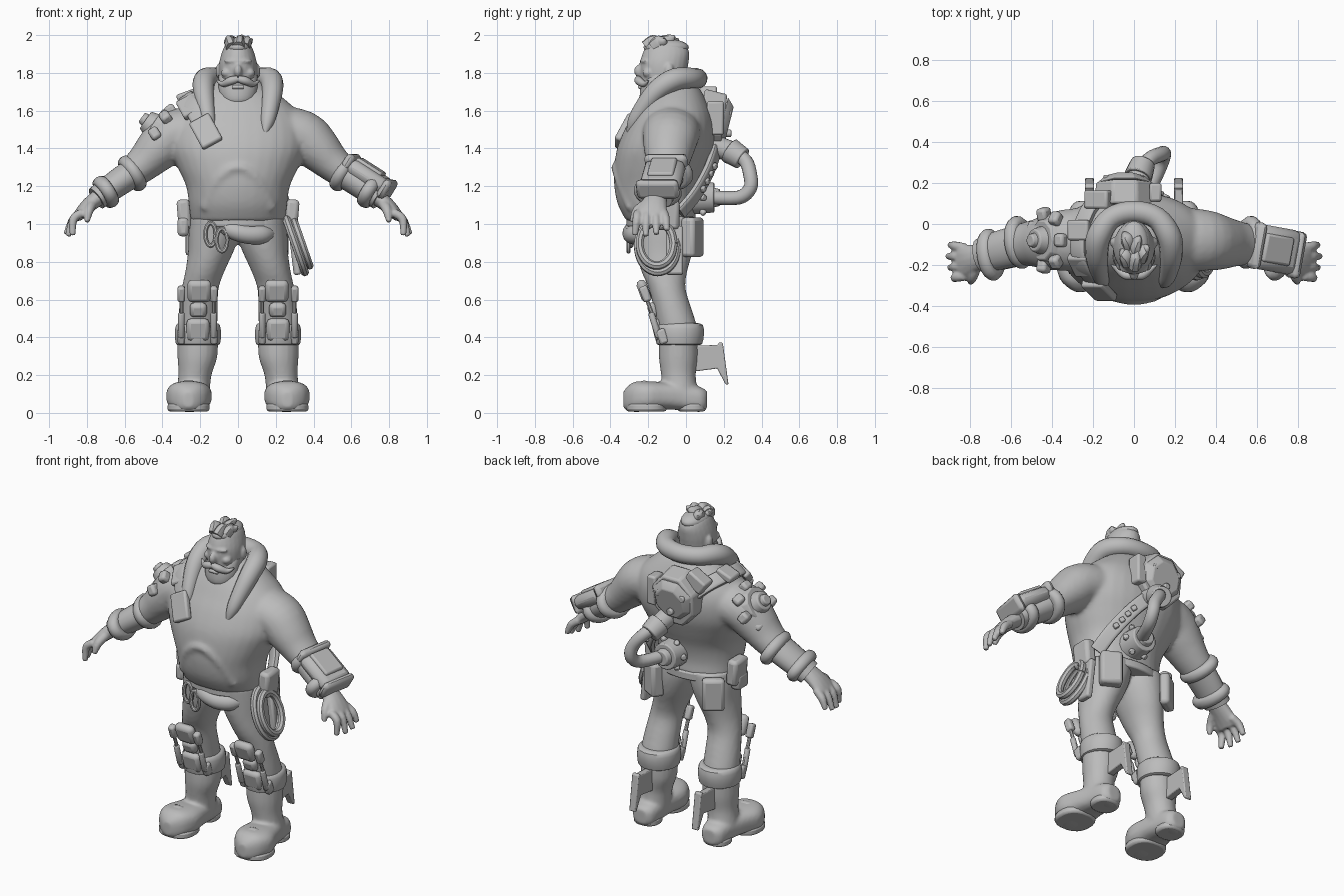
import bpy, bmesh, math
from mathutils import Vector, Matrix, Euler

grey = bpy.data.materials.new("plain_grey")
grey.diffuse_color = (0.5, 0.5, 0.5, 1)


def spline(pts, steps):
    """Catmull-Rom interpolation of position and radii together."""
    out = []
    for i in range(len(pts) - 1):
        a, b, c, d = pts[max(i - 1, 0)], pts[i], pts[i + 1], pts[min(i + 2, len(pts) - 1)]
        for s in range(steps):
            t = s / steps
            out.append([0.5 * (2 * q + (r - p) * t + (2 * p - 5 * q + 4 * r - w) * t * t
                        + (3 * q - p - 3 * r + w) * t ** 3) for p, q, r, w in zip(a, b, c, d)])
    return out + [list(pts[-1])]


def loft(bm, rings, ref=(0, 1, 0), flat=None, n=16, p=2.0, steps=4):
    """Skin rings (x, y, z, radius along ref[, radius across])."""
    rings = spline([r if len(r) == 5 else (*r, r[3]) for r in rings], steps)
    pos = [Vector(r[:3]) for r in rings]
    u, loops = Vector(ref), []
    for i, r in enumerate(rings):
        t = Vector(flat) if flat else (pos[min(i + 1, len(pos) - 1)] - pos[max(i - 1, 0)]).normalized()
        u = (u - t * u.dot(t)).normalized()
        v, loop = t.cross(u), []
        for k in range(n):
            c, s = math.cos(2 * math.pi * (k + .5) / n), math.sin(2 * math.pi * (k + .5) / n)
            c, s = (math.copysign(abs(q) ** (2 / p), q) for q in (c, s))
            loop.append(bm.verts.new(pos[i] + u * c * max(r[3], .002) + v * s * max(r[4], .002)))
        loops.append(loop)
    for a, b in zip(loops, loops[1:]):
        for k in range(n):
            bm.faces.new((a[k], a[(k + 1) % n], b[(k + 1) % n], b[k]))
    bm.faces.new(loops[0][::-1])
    bm.faces.new(loops[-1])


def ball(bm, loc, radii):
    bmesh.ops.create_uvsphere(bm, u_segments=20, v_segments=12, radius=1,
                              matrix=Matrix.Translation(loc) @ Matrix.Diagonal((*radii, 1)))


def finish(name, bm, mirror=False, voxel=0, smooth=6, bevel=0):
    bmesh.ops.recalc_face_normals(bm, faces=bm.faces)
    me = bpy.data.meshes.new(name)
    bm.to_mesh(me)
    bm.free()
    me.materials.append(grey)
    me.shade_smooth()
    me.set_sharp_from_angle(angle=math.radians(40))
    ob = bpy.data.objects.new(name, me)
    bpy.context.collection.objects.link(ob)
    if mirror:
        ob.modifiers.new("mirror", 'MIRROR').use_mirror_merge = False
    if voxel:
        m = ob.modifiers.new("blend", 'REMESH')
        m.mode, m.voxel_size, m.use_smooth_shade = 'VOXEL', voxel, True
        m = ob.modifiers.new("soften", 'SMOOTH')
        m.iterations = smooth
    if bevel:
        m = ob.modifiers.new("bevel", 'BEVEL')
        m.width, m.segments = bevel, 2
    return ob


def tube(name, rings, mirror=False, bevel=0, **kw):
    bm = bmesh.new()
    loft(bm, rings, **kw)
    return finish(name, bm, mirror, bevel=bevel)


def rod(name, a, b, r0, r1=None, mirror=False, n=16, bevel=0.006):
    ref = (0, 0, 1) if abs(b[2] - a[2]) < .5 * (Vector(b) - Vector(a)).length else (0, 1, 0)
    return tube(name, [(*a, r0), (*b, r0 if r1 is None else r1)], mirror, bevel, ref=ref, n=n, steps=1)


def box(name, loc, size, rot=(0, 0, 0), mirror=False, bevel=0.012):
    bm = bmesh.new()
    bmesh.ops.create_cube(bm, size=1, matrix=Matrix.Translation(loc)
                          @ Euler(rot).to_matrix().to_4x4() @ Matrix.Diagonal((*size, 1)))
    return finish(name, bm, mirror, bevel=bevel)


UP = (0, 0, 1)

# Jumper: torso and upper arms blended into one skin
bm = bmesh.new()
loft(bm, [(0, y, z, ry, rx) for z, y, ry, rx in [
    (1.015, -.13, .185, .25), (1.10, -.155, .205, .26), (1.2, -.155, .225, .275), (1.3, -.135, .245, .32),
    (1.4, -.11, .255, .36), (1.5, -.085, .24, .36), (1.58, -.07, .21, .33), (1.65, -.065, .175, .26),
    (1.72, -.06, .13, .17), (1.77, -.06, .08, .09)]], flat=UP, n=32, p=2.15)
for s in (-1, 1):
    loft(bm, [(s * x, y, z, a, b) for x, y, z, a, b in [
        (.2, -.075, 1.5, .16, .13), (.34, -.08, 1.47, .15, .132), (.42, -.09, 1.40, .135, .122),
        (.49, -.095, 1.33, .115, .1), (.56, -.10, 1.27, .1, .085)]], n=24)
# Belly fold arch
loft(bm, [(-.18, -.29, 1.08, .025), (-.1, -.352, 1.24, .028), (0, -.368, 1.3, .028),
          (.1, -.352, 1.24, .028), (.18, -.29, 1.08, .025)], n=10)
finish("jumper", bm, voxel=.014, smooth=4)

# Trousers
bm = bmesh.new()
for s in (-1, 1):
    loft(bm, [(s * x, y, z, a, b) for x, y, z, a, b in [
        (.115, -.12, 1.04, .17, .138), (.125, -.115, .95, .165, .137), (.145, -.115, .85, .15, .12),
        (.175, -.115, .75, .122, .104), (.2, -.1, .66, .098, .098), (.21, -.07, .55, .1, .103),
        (.215, -.045, .45, .105, .105), (.215, -.04, .38, .1, .095)]], flat=UP, n=24)
finish("trousers", bm, voxel=.014, smooth=4)
tube("belt", [(0, -.125, z, .19, .255) for z in (.985, 1.035)], flat=UP, n=32, steps=1, bevel=.008)

# Head with nose, ears and brow
bm = bmesh.new()
loft(bm, [(0, y, z, ry, rx) for z, y, ry, rx in [
    (1.62, -.09, .08, .075), (1.69, -.12, .11, .092), (1.78, -.12, .12, .1), (1.85, -.115, .128, .1),
    (1.91, -.105, .122, .085), (1.95, -.105, .095, .065), (1.965, -.11, .04, .03)]], flat=UP, n=24)
ball(bm, (0, -.245, 1.81), (.022, .03, .035))
ball(bm, (0, -.215, 1.862), (.075, .03, .014))
for s in (-1, 1):
    ball(bm, (s * .1, -.09, 1.81), (.018, .025, .04))
    ball(bm, (s * .06, -.2, 1.80), (.03, .03, .025))
finish("head", bm, voxel=.008, smooth=2)
# Beard
bm = bmesh.new()
loft(bm, [(0, -.17, 1.62, .045, .045), (0, -.175, 1.65, .068, .082), (0, -.16, 1.70, .085, .103),
          (0, -.15, 1.755, .085, .103), (0, -.13, 1.79, .08, .102)], flat=UP, n=18, steps=3)
finish("beard", bm)
tube("moustache", [(0, -.252, 1.768, .018), (.04, -.25, 1.758, .022), (.08, -.222, 1.742, .016),
                   (.112, -.2, 1.76, .004)], True, n=10)
rod("lip", (-.03, -.243, 1.725), (.03, -.243, 1.725), .011, n=8)
bm = bmesh.new()
ball(bm, (.042, -.215, 1.838), (.015, .012, .01))
finish("eye", bm, True)
# Swept crest of hair
bm = bmesh.new()
ball(bm, (0, -.105, 1.935), (.072, .12, .045))
for x, y, dx, dy, h in [(-.03, -.16, -.04, .03, 1.975), (.0, -.18, .02, .05, 1.985), (.03, -.14, .045, .03, 1.98),
                        (0, -.12, .03, .06, 1.995), (-.02, -.09, -.035, .05, 1.98)]:
    loft(bm, [(x, y - .02, 1.93, .05, .035), (x + dx * .3, y + dy * .3, 1.962, .045, .032),
              (x + dx * .7, y + dy * .7, h - .013, .026, .02), (x + dx, y + dy, h, .005, .005)], n=8, steps=3)
finish("hair", bm)

# Thick rolled collar
half = [(.11, .03, 1.772, .055), (.172, -.06, 1.765, .06), (.182, -.15, 1.71, .056),
        (.17, -.225, 1.62, .047), (.155, -.275, 1.54, .036), (.138, -.305, 1.47, .01)]
tube("collar", [(-x, *r) for x, *r in half[::-1]] + [(0, .06, 1.77, .054)] + half, ref=UP, n=14)

# Forearm, cuffs and hand
tube("forearm", [(.5, -.09, 1.31, .1, .08), (.64, -.125, 1.215, .098, .074), (.75, -.155, 1.135, .085, .064)], True)
cuff = [(-.034, .07), (-.03, .092), (0, .105), (.03, .092), (.034, .07)]
for name, c, k, w in (("elbow_cuff", (.56, -.09, 1.268), 1, 1.25), ("wrist_cuff", (.70, -.15, 1.17), .88, 1.4)):
    tube(name, [(c[0] + d * .84, c[1] - d * .15, c[2] - d * .53, r * k * w, r * k) for d, r in cuff],
         True, n=20, steps=2)
bm = bmesh.new()
loft(bm, [(.72, -.155, 1.155, .055, .045), (.79, -.17, 1.10, .07, .04), (.835, -.182, 1.055, .085, .032),
          (.855, -.185, 1.03, .07, .026)], n=14)
for i, (tx, tz) in enumerate([(.875, .94), (.9, .935), (.91, .945), (.9, .965)]):
    y = -.255 + i * .046
    loft(bm, [(.825, y, 1.06, .024), (.872, y - .006 + i * .005, 1.025, .024),
              (tx, y - .015 + i * .01, tz, .016)], n=8)
loft(bm, [(.77, -.2, 1.11, .03), (.79, -.26, 1.07, .026), (.80, -.285, 1.01, .015)], ref=UP, n=8)
finish("hand", bm, True, voxel=.008, smooth=3)

# Gauntlet plates on one forearm
tilt = (0, .56, -.18)
box("gauntlet_shell", (.695, -.125, 1.25), (.25, .22, .09), tilt, bevel=.04)
box("gauntlet_screen", (.70, -.125, 1.295), (.16, .14, .04), tilt, bevel=.012)
box("gauntlet_top_rim", (.60, -.105, 1.33), (.05, .23, .09), tilt, bevel=.03)
box("gauntlet_end_rim", (.79, -.15, 1.185), (.045, .23, .11), tilt, bevel=.03)

# Shoulder boss on the other arm
rod("boss_base", (-.38, -.08, 1.475), (-.455, -.08, 1.525), .135, .1, n=10)
rod("boss_ring", (-.44, -.08, 1.515), (-.49, -.08, 1.55), .075, .055)
rod("boss_knob", (-.475, -.08, 1.54), (-.51, -.08, 1.565), .04, .03)
for i in range(7):
    a = 2 * math.pi * i / 7
    box("boss_lug", (-.425 + .07 * math.cos(a), -.08 + .13 * math.sin(a), 1.5 + .1 * math.cos(a)),
        (.055, .065, .065), (a, -.6, 0), bevel=.015)

# Shoulder strap, chest plates and studs
strap = [(-.16, -.32, 1.46), (-.25, -.21, 1.63), (-.27, -.07, 1.67), (-.2, .10, 1.63), (-.05, .165, 1.48),
         (.1, .14, 1.33), (.21, .06, 1.17), (.25, -.03, 1.06)]
tube("strap", [(*q, .018, .042) for q in strap], ref=(-.3, -.9, .3), n=12, p=5)
box("chest_plate", (-.17, -.325, 1.49), (.12, .04, .17), (-.45, -.5, 0))
box("shoulder_plate", (-.25, -.2, 1.625), (.125, .045, .13), (-.8, -.5, 0))
box("shoulder_buckle", (-.27, -.03, 1.68), (.11, .1, .045), (0, -.35, 0))
for f in (.15, .4, .65, .9):
    q = Vector(strap[5]).lerp(Vector(strap[6]), f)
    box("stud", q + Vector((.01, .022, 0)), (.03, .03, .03), (0, .6, -.5), bevel=.006)

# Back unit with canister and hose
tube("back_unit", [(-.045, .08, 1.55, .18, .165), (-.045, .20, 1.535, .165, .15)], bevel=.012,
     ref=UP, n=8, steps=1)
rod("back_unit_face", (-.045, .19, 1.54), (-.045, .23, 1.53), .145, .1, n=8)
box("back_unit_side", (.105, .155, 1.56), (.06, .09, .18))
box("back_unit_top", (-.17, .12, 1.665), (.13, .09, .085), (0, -.5, 0))
for x, z in ((-.13, 1.58), (.03, 1.58), (-.05, 1.48)):
    rod("back_unit_bolt", (x, .2, z), (x, .24, z), .02)
rod("hose_socket", (.01, .13, 1.42), (.025, .25, 1.38), .06, .055)
rod("hose_collar", (.02, .23, 1.39), (.045, .3, 1.345), .07, .06)
tube("hose", [(.03, .25, 1.375, .037), (.075, .315, 1.335, .037), (.13, .34, 1.26, .037),
              (.145, .34, 1.19, .037), (.125, .28, 1.14, .037), (.06, .14, 1.14, .037)], ref=UP, n=14)
rod("canister", (.04, .0, 1.14), (.045, .15, 1.14), .095, .08)
rod("canister_cap", (.045, .14, 1.14), (.048, .18, 1.14), .055, .045)
for i in range(6):
    a = i * math.pi / 3
    rod("canister_bolt", (.045 + .08 * math.cos(a), .08, 1.14 + .08 * math.sin(a)),
        (.045 + .1 * math.cos(a), .1, 1.14 + .1 * math.sin(a)), .018, n=8)

# Belt pouches, front roll, clips and rope
box("side_pouch", (.285, -.10, 1.05), (.07, .13, .16), (0, .08, 0), True, .02)
box("low_pouch", (-.29, -.12, .985), (.06, .11, .1), bevel=.02)
box("rear_pouch", (.2, .035, .93), (.13, .08, .21), (0, 0, -.5), bevel=.02)
box("rear_flat_pouch", (-.215, .035, .93), (.13, .06, .2), (0, 0, .6), bevel=.02)
box("holster", (.3, -.06, .86), (.04, .09, .26), (0, -.12, 0), bevel=.012)
tube("front_roll", [(-.09, -.265, .985, .025), (-.03, -.285, .965, .045), (.05, -.285, .945, .05),
                    (.13, -.26, .945, .05), (.185, -.225, .955, .025)], ref=UP, n=14)


def ring(name, c, ry, rz, lean, r, squash=0):
    """Closed loop of cord; squash 1 puts it in the front plane."""
    pts = []
    for k in range(13):
        a = k * math.pi / 6
        w, h = ry * math.cos(a), rz * math.sin(a)
        pts.append((c[0] + (w if squash else 0) + lean * h, c[1] + (0 if squash else w), c[2] + h, r))
    tube(name, pts, ref=(0, 1, 0) if squash else (1, 0, 0), n=8, steps=3)


for i, (y, ry, rz) in enumerate([(-.15, .105, .14), (-.155, .09, .115)]):
    ring("rope_coil", (.305 + .033 * i, y, .885 + .01 * i), ry, rz, -.35, .022)
ring("clip", (-.145, -.29, .945), .028, .06, 0, .012, 1)
ring("clip", (-.085, -.305, .915), .028, .06, 0, .012, 1)

# Boots with rounded toes
bm = bmesh.new()
for s in (-1, 1):
    loft(bm, [(s * x, y, z, a, b) for x, y, z, a, b in [
        (.215, -.04, .44, .1, .11), (.215, -.04, .3, .104, .106), (.228, -.04, .2, .092, .088),
        (.24, -.03, .1, .095, .09)]], flat=UP, n=20)
    loft(bm, [(s * x, y, z, a, b) for x, y, z, a, b in [
        (.24, .112, .07, .045, .04), (.24, .08, .07, .065, .072), (.242, -.02, .085, .072, .088),
        (.25, -.11, .09, .072, .105), (.26, -.2, .088, .08, .121), (.262, -.27, .085, .08, .098),
        (.262, -.31, .075, .065, .062), (.262, -.332, .07, .04, .025)]], ref=UP, flat=(0, -1, 0), n=20, p=2.7)
finish("boots", bm, voxel=.011, smooth=3)
for name, c, ry, rx in (("toe_sole", (.262, -.21), .108, .112), ("heel_sole", (.242, .03), .075, .08)):
    tube(name, [(*c, z, ry, rx) for z in (.008, .05)], True, .012, flat=UP, n=20, p=2.4, steps=1)
box("toe_plate", (.262, -.245, .135), (.09, .11, .06), (.25, 0, 0), True, .025)
tube("boot_cuff", [(.212, -.035, z, a, b) for z, a, b in [
    (.36, .10, .10), (.365, .122, .118), (.42, .132, .124), (.465, .126, .117), (.475, .1, .1)]],
    True, flat=UP, n=20, steps=2)

# Heel spur: side profile extruded across
bm = bmesh.new()
prof = [(.05, .355), (.17, .36), (.175, .375), (.195, .37), (.225, .15), (.21, .15), (.165, .235), (.05, .22)]
f = bm.faces.new([bm.verts.new((.195, y, z)) for y, z in prof])
g = bmesh.ops.extrude_face_region(bm, geom=[f])["geom"]
bmesh.ops.translate(bm, vec=(.045, 0, 0), verts=[v for v in g if isinstance(v, bmesh.types.BMVert)])
finish("heel_spur", bm, True, bevel=.006)

# Knee braces
box("knee_plate", (.205, -.222, .645), (.125, .055, .125), (.36, 0, 0), True, .025)
box("knee_cap", (.21, -.175, .545), (.09, .05, .08), (.36, 0, 0), True, .022)
box("shin_plate", (.212, -.15, .44), (.12, .05, .12), (.25, 0, 0), True, .022)
for x in (.128, .3):
    box("brace_hinge", (x, -.215, .63), (.04, .045, .085), (.36, 0, 0), True)
    rod("brace_rod", (x, -.215, .62), (x, -.14, .42), .011, mirror=True, n=8, bevel=0)
    rod("brace_sleeve", (x, -.185, .53), (x, -.145, .40), .018, mirror=True, n=8)
    box("brace_foot", (x, -.125, .405), (.04, .05, .08), (.36, 0, 0), True)
